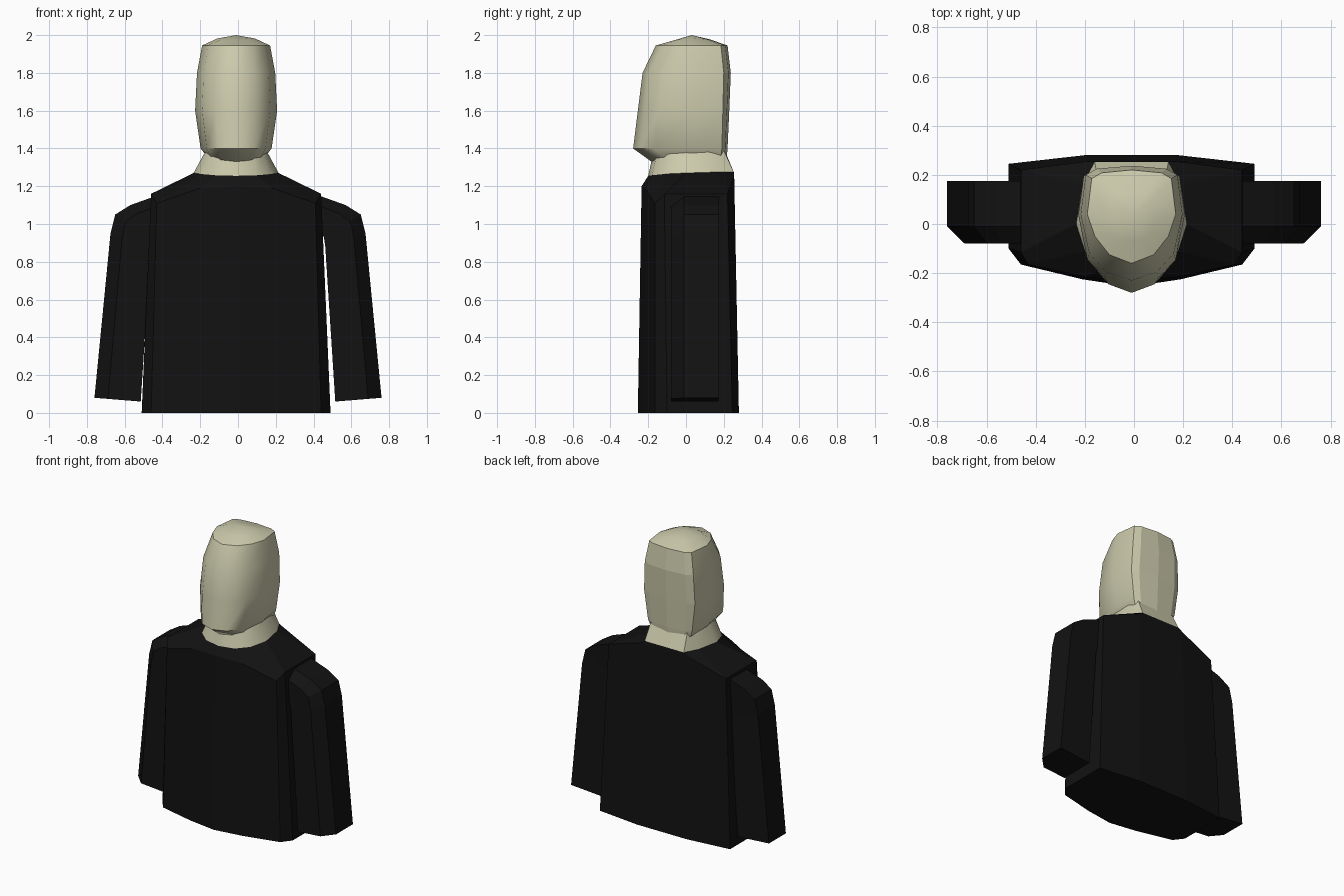
import bpy, bmesh
from mathutils import Vector

if "Cube" in bpy.data.objects:
    bpy.data.objects.remove(bpy.data.objects["Cube"])


def material(name, rgb):
    m = bpy.data.materials.new(name)
    m.diffuse_color = (*rgb, 1)
    m.use_nodes = True
    m.node_tree.nodes["Principled BSDF"].inputs["Base Color"].default_value = m.diffuse_color
    return m


SKIN = material("pale_skin", (0.60, 0.59, 0.41))
CLOTH = material("dark_cloth", (0.006, 0.006, 0.006))


def loft(name, rings, mat, apex=None):
    """Skin closed rings of equal length, capping the ends (or closing at an apex)."""
    bm = bmesh.new()
    rows = [[bm.verts.new(p) for p in r] for r in rings]
    n = len(rows[0])
    for a, b in zip(rows, rows[1:]):
        for i in range(n):
            j = (i + 1) % n
            bm.faces.new((a[i], a[j], b[j], b[i]))
    bm.faces.new(rows[0][::-1])
    if apex:
        tip = bm.verts.new(apex)
        for i in range(n):
            bm.faces.new((rows[-1][i], rows[-1][(i + 1) % n], tip))
    else:
        bm.faces.new(rows[-1])
    bmesh.ops.recalc_face_normals(bm, faces=bm.faces)
    me = bpy.data.meshes.new(name)
    bm.to_mesh(me)
    bm.free()
    me.materials.append(mat)
    ob = bpy.data.objects.new(name, me)
    bpy.context.collection.objects.link(ob)
    return ob


def mirrored(half, cx=-0.01):
    """Full ring from half a ring running front centre -> side -> back centre."""
    right = [(cx + x, y, z) for x, y, z in half]
    left = [(cx - x, y, z) for x, y, z in half[-2:0:-1]]
    return right + left


def smooth(ob, degrees):
    bpy.ops.object.select_all(action='DESELECT')
    ob.select_set(True)
    bpy.context.view_layer.objects.active = ob
    bpy.ops.object.shade_smooth_by_angle(angle=degrees * 3.14159 / 180)


# Torso: hem, shoulder line, collar
hem = [(0, -.255, 0), (.2, -.225, 0), (.45, -.165, 0), (.5, -.1, 0),
       (.5, .245, 0), (.19, .28, 0), (0, .28, 0)]
shoulder = [(0, -.235, 1.2), (.19, -.215, 1.19), (.42, -.165, 1.11), (.45, -.115, 1.16),
            (.45, .22, 1.16), (.18, .255, 1.255), (0, .255, 1.26)]
collar = [(0, -.2, 1.255), (.11, -.18, 1.258), (.19, -.11, 1.265), (.225, .0, 1.27),
          (.2, .16, 1.275), (.15, .253, 1.275), (0, .253, 1.275)]
loft("torso", [mirrored(r) for r in (hem, shoulder, collar)], CLOTH)

# Arms: (outer, inner) points in the xz plane from shoulder to cuff
stations = [((.43, 1.15), (.43, .96)), ((.57, 1.10), (.445, .95)), ((.65, 1.05), (.455, .93)),
            ((.675, .95), (.462, .88)), ((.76, .08), (.515, .06))]


def arm_ring(outer, inner, side):
    o, i = Vector(outer), Vector(inner)
    pts = [(i, .17), (o, .175), (o, -.01), (o.lerp(i, .29), -.08), (i, -.08)]
    return [(side * p.x, y, p.y) for p, y in pts]


for side, label in ((-1, "left"), (1, "right")):
    loft("arm_" + label, [arm_ring(o, i, side) for o, i in stations], CLOTH)

# Neck: flares into the collar, flat at the back
neck_top = [(0, -.17, 1.39), (.09, -.15, 1.39), (.14, -.09, 1.39), (.16, .0, 1.39),
            (.16, .13, 1.39), (.14, .2, 1.39), (0, .205, 1.39)]
neck = loft("neck", [mirrored(collar), mirrored(neck_top)], SKIN)
smooth(neck, 35)


# Head: rings from jaw to crown
def head_ring(z, w, front, corner, back):
    return mirrored([(0, front, z), (w * .5, front + .035, z), (w * .83, front + .11, z),
                     (w, .04, z), (w * .9, corner, z), (w * .68, back - .012, z), (0, back, z)])


chin = mirrored([(0, -.18, 1.328), (.08, -.16, 1.335), (.13, -.11, 1.35), (.165, .03, 1.37),
                 (.155, .185, 1.36), (.12, .205, 1.35), (0, .215, 1.345)])
crown = mirrored([(0, -.07, 1.97), (.05, -.065, 1.972), (.085, -.04, 1.975), (.1, .03, 1.982),
                  (.09, .11, 1.977), (.06, .125, 1.976), (0, .125, 1.978)])
head = loft("head", [
    chin,
    head_ring(1.4, .188, -.28, .19, .22),
    head_ring(1.6, .217, -.255, .195, .229),
    head_ring(1.8, .207, -.23, .2, .237),
    head_ring(1.945, .18, -.16, .185, .22),
    crown], SKIN, apex=(-.01, .03, 2.0))
smooth(head, 40)
# Flat facets on the back panel
for p in head.data.polygons:
    if p.normal.y > .6:
        p.use_smooth = False
